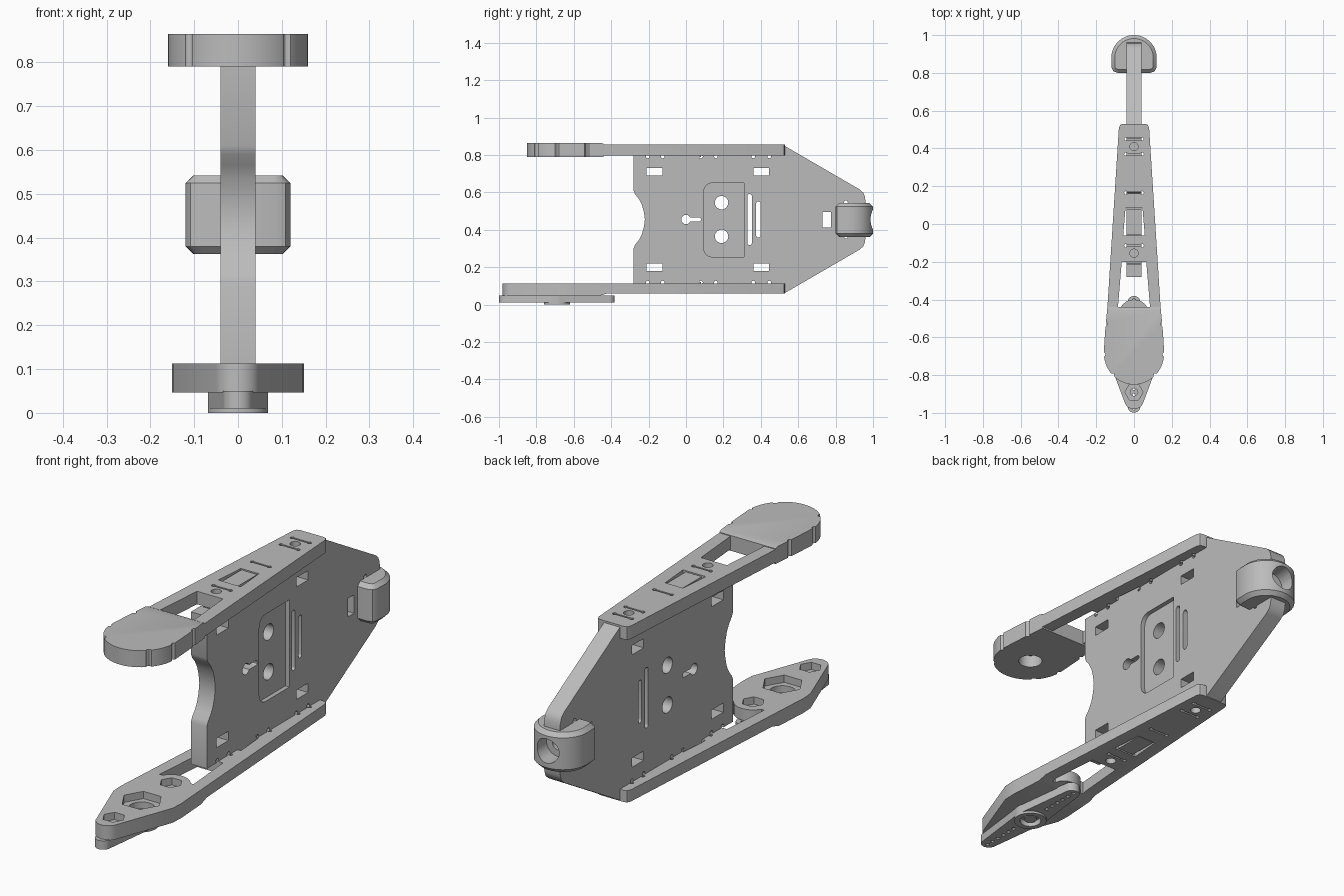
import bpy, bmesh, math
from mathutils import Vector

if "Cube" in bpy.data.objects:
    bpy.data.objects.remove(bpy.data.objects["Cube"])

grey = bpy.data.materials.new("plain grey")
grey.use_nodes = True
colour = (0.5, 0.5, 0.5, 1)
grey.diffuse_color = colour
grey.node_tree.nodes["Principled BSDF"].inputs["Base Color"].default_value = colour

PLACE = {"x": lambda a, b, h: (h, a, b),
         "y": lambda a, b, h: (a, h, b),
         "z": lambda a, b, h: (a, b, h)}
MID = 0.455  # height of the symmetry plane of the core


def prism(name, pts, axis, lo, hi, bevel=0):
    """Extrude a closed profile along an axis, optionally bevelling its rims."""
    bm = bmesh.new()
    put = PLACE[axis]
    rings = [[bm.verts.new(put(a, b, h)) for a, b in pts] for h in (lo, hi)]
    caps = [bm.faces.new(r) for r in rings]
    n = len(pts)
    for i in range(n):
        j = (i + 1) % n
        bm.faces.new((rings[0][i], rings[0][j], rings[1][j], rings[1][i]))
    bmesh.ops.recalc_face_normals(bm, faces=bm.faces)
    if bevel:
        rims = [e for f in caps for e in f.edges]
        bmesh.ops.bevel(bm, geom=rims, offset=bevel, segments=1, affect='EDGES')
    mesh = bpy.data.meshes.new(name)
    bm.to_mesh(mesh)
    bm.free()
    mesh.materials.append(grey)
    ob = bpy.data.objects.new(name, mesh)
    bpy.context.collection.objects.link(ob)
    return ob


def arc(cx, cy, rx, ry, start, end, n):
    return [(cx + rx * math.cos(math.radians(start + (end - start) * i / n)),
             cy + ry * math.sin(math.radians(start + (end - start) * i / n)))
            for i in range(n + 1)]


def disc(cx, cy, r, n=24):
    return arc(cx, cy, r, r, 0, 360, n)[:-1]


def rect(a0, a1, b0, b1):
    return [(a0, b0), (a1, b0), (a1, b1), (a0, b1)]


def both(half):
    """Complete a profile by mirroring its first coordinate."""
    return half + [(-a, b) for a, b in reversed(half) if abs(a) > 1e-5]


def cut(ob, pts, axis, lo, hi):
    tool = prism("cutter", pts, axis, lo, hi)
    tool.hide_render = True
    mod = ob.modifiers.new("cut", 'BOOLEAN')
    mod.operation, mod.solver, mod.object = 'DIFFERENCE', 'EXACT', tool
    bpy.context.view_layer.objects.active = ob
    bpy.ops.object.modifier_apply(modifier=mod.name)
    bpy.data.objects.remove(tool)


def smooth(ob):
    bpy.ops.object.select_all(action='DESELECT')
    ob.select_set(True)
    bpy.context.view_layer.objects.active = ob
    bpy.ops.object.shade_smooth_by_angle(angle=math.radians(30))


# Upright core plate: profile in (y, z), mirrored about its mid height
upper = [(-0.22, 0), (-0.225, 0.04), (-0.236, 0.08), (-0.252, 0.11), (-0.272, 0.135),
         (-0.28, 0.155), (-0.28, 0.345), (0.50, 0.345), (0.50, 0.395), (0.525, 0.395),
         (0.93, 0.16), (0.948, 0.143), (0.957, 0.12), (0.96, 0.09)]
profile = [(y, MID + z) for y, z in upper] + [(y, MID - z) for y, z in reversed(upper[1:])]
core = prism("core_plate", profile, "x", -0.04, 0.04)

# Shallow pocket on the left face, its front corners rounded
pocket = [(0.31, 0.255), (0.31, 0.65)] + arc(0.14, 0.605, 0.045, 0.045, 90, 180, 6) \
    + arc(0.14, 0.30, 0.045, 0.045, 180, 270, 6)
cut(core, pocket, "x", 0.02, 0.1)

# Through holes of the core plate
through = [disc(0.19, MID + s * 0.09, 0.036) for s in (1, -1)]
for s in (1, -1):
    for y in (-0.21, 0.36):
        z = MID + s * 0.255
        through.append(rect(y, y + 0.085, z - 0.021, z + 0.021))
    through.append(disc(0.855, MID + s * 0.093, 0.01, 12))
    for y in (-0.205, -0.125, 0.08, 0.16, 0.36, 0.445):
        through.append(disc(y, MID + s * 0.337, 0.01, 12))
for y, h in ((0.34, 0.125), (0.387, 0.085)):
    through.append(arc(y, MID + h, 0.012, 0.012, 0, 180, 8)
                   + arc(y, MID - h, 0.012, 0.012, 180, 360, 8))
through.append(rect(0.73, 0.775, 0.412, 0.496))
through.append(arc(0, MID, 0.025, 0.025, 25, 335, 20)
               + arc(0.07, MID, 0.011, 0.011, -90, 90, 6))
for shape in through:
    cut(core, shape, "x", -0.2, 0.2)

# Rear bumper: D-shaped block with chamfered rims and a round socket
half = [(0, 0.8), (0.085, 0.8), (0.108, 0.808), (0.118, 0.825)]
bumper = prism("rear_bumper", both(half + arc(0, 0.88, 0.12, 0.12, 0, 90, 14)),
               "z", 0.362, 0.542, bevel=0.018)
for ob in (core, bumper):
    cut(ob, disc(0, MID, 0.055, 32), "y", 0.92, 1.1)
    cut(ob, disc(0, MID, 0.025), "y", 0.87, 1.1)


def rear_details(ob, z0, z1):
    """Window, slits and screw holes shared by both arms."""
    cut(ob, both([(0.045, 0.085), (0.057, -0.06)]), "z", z0, z1)
    for y in (0.45, 0.37, 0.165, -0.115):
        cut(ob, rect(-0.043, 0.043, y - 0.004, y + 0.004), "z", z0, z1)
        for x in (-0.043, 0.043):
            cut(ob, disc(x, y, 0.009, 10), "z", z0, z1)
    for y in (0.41, -0.155):
        cut(ob, disc(0, y, 0.022), "z", z0, z1)


rear_end = [(0, 0.53), (0.06, 0.53), (0.073, 0.525), (0.08, 0.51)]

# Upper arm with its open bay
upper_arm = prism("upper_arm", both(rear_end + [(0.142, -0.46), (0, -0.46)]),
                  "z", 0.797, 0.856)
cut(upper_arm, both([(0.065, -0.2), (0.085, -0.44)]), "z", 0.7, 1)
rear_details(upper_arm, 0.7, 1)

# Rounded head of the upper arm, notched around the rim, hollow below
head = prism("upper_head", both([(0, -0.44), (0.141, -0.44), (0.153, -0.57)]
                                + arc(0, -0.68, 0.16, 0.17, 0, -90, 18)),
             "z", 0.79, 0.865)
cut(head, [(-0.43, 0.856), (-0.46, 0.866), (-0.46, 0.9), (-0.43, 0.9)], "x", -0.3, 0.3)
for s in (1, -1):
    for x, y in ((0.152, -0.53), (0.163, -0.69), (0.114, -0.802)):
        cut(head, disc(s * x, y, 0.012, 12), "z", 0.7, 1)
cut(head, disc(0, -0.69, 0.05, 32), "z", 0.7, 0.845)

# Lower arm tapering to a rounded nose
nose = arc(0, -0.93, 0.052, 0.05, -15, -90, 6)
lower_arm = prism("lower_arm", both(rear_end + [(0.148, -0.58), (0.151, -0.62),
                                                (0.148, -0.68)] + nose),
                  "z", 0.047, 0.113)
cut(lower_arm, [(-0.42, 0.06), (-0.47, 0.046), (-0.47, 0), (0.6, 0), (0.6, 0.06)],
    "x", -0.3, 0.3)
bay = [(-0.065, -0.2), (-0.085, -0.44)] + arc(0, -0.48, 0.08, 0.08, 150, 30, 12) \
    + [(0.085, -0.44), (0.065, -0.2)]
cut(lower_arm, bay, "z", 0, 0.2)
rear_details(lower_arm, 0, 0.2)

# Nut pockets and bores of the lower arm
for y, r, bore in ((-0.89, 0.048, 0.02), (-0.48, 0.048, 0.02), (-0.69, 0.088, 0.055)):
    cut(lower_arm, disc(0, y, r, 6), "z", 0.08, 0.2)
    cut(lower_arm, disc(0, y, bore), "z", 0, 0.2)

# Window tabs of the core, filling the slots in both arms
tabs = [prism(name, rect(-0.04, 0.04, -0.055, 0.08), "z", lo, hi)
        for name, lo, hi in (("upper_tab", 0.79, 0.853), ("lower_tab", 0.062, 0.12))]

# Servo horn under the lower arm, with a row of small holes
tip = arc(0, -0.965, 0.034, 0.034, -10, -90, 6)
back = [(x, -1.38 - y) for x, y in reversed(tip)]
horn = prism("horn", both(back + arc(0, -0.69, 0.069, 0.069, 20, -20, 6) + tip),
             "z", 0.01, 0.05)
for s in (1, -1):
    for i in range(6):
        cut(horn, disc(0, -0.69 + s * (0.11 + 0.035 * i), 0.009, 10), "z", -0.1, 0.2)
hub = prism("horn_hub", disc(0, -0.69, 0.069, 32), "z", 0, 0.05)
for ob in (horn, hub):
    cut(ob, disc(0, -0.69, 0.045, 32), "z", -0.1, 0.025)
screw = prism("horn_screw", disc(0, -0.69, 0.028), "z", 0.008, 0.06)

for ob in (core, bumper, upper_arm, head, lower_arm, horn, hub, screw, *tabs):
    smooth(ob)
